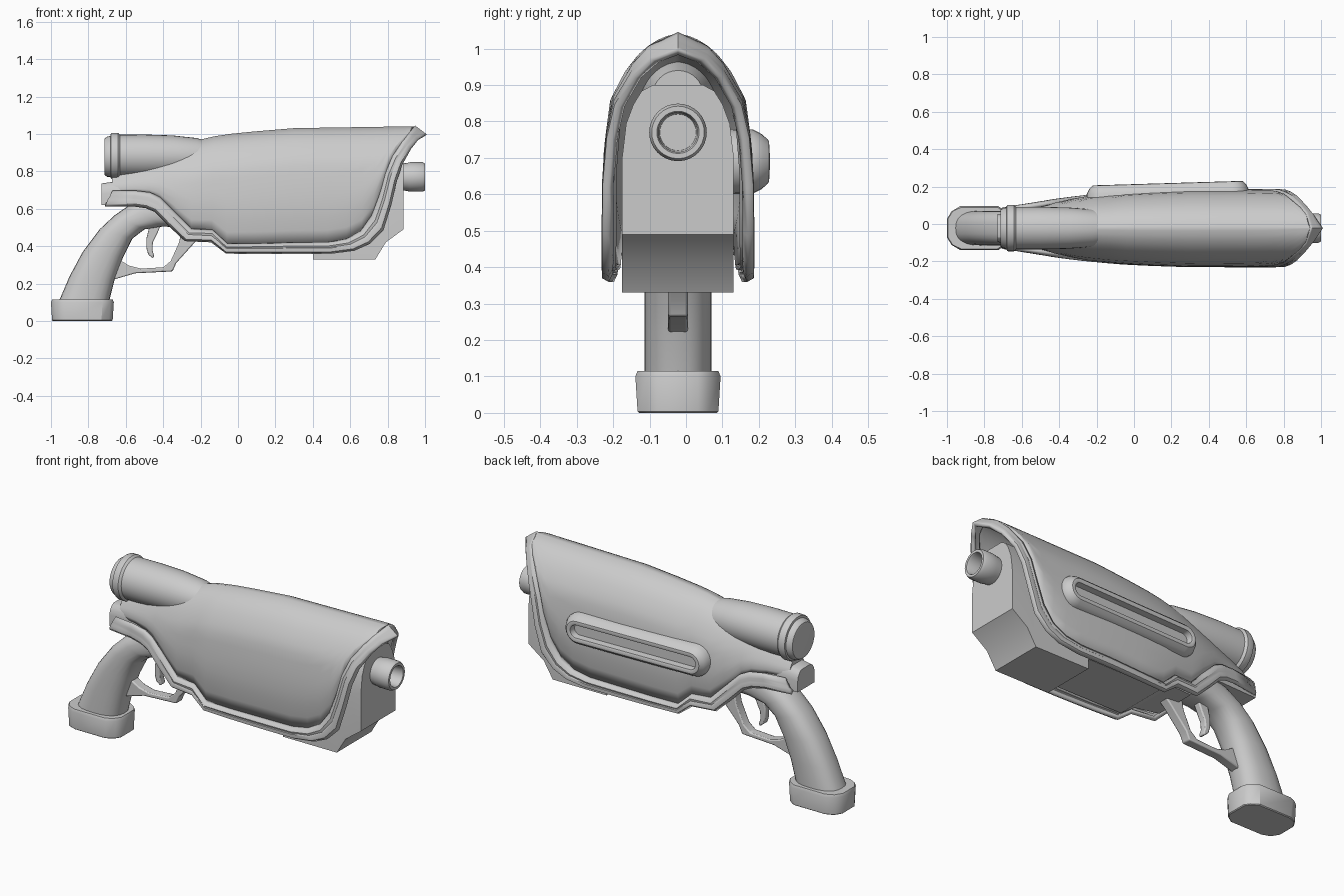
import bpy, bmesh, math

if "Cube" in bpy.data.objects:
    bpy.data.objects.remove(bpy.data.objects["Cube"])

CY = -0.022          # the gun's symmetry plane


def table(pairs, x):
    """Piecewise linear lookup."""
    for (a, u), (b, v) in zip(pairs, pairs[1:]):
        if x <= b:
            return u + (v - u) * max(0, (x - a) / (b - a))
    return pairs[-1][1]


def loft(name, rings, closed=True, caps=(True, True), solid=0, angle=35):
    """Skin a list of equal-length point rings."""
    bm = bmesh.new()
    vs = [[bm.verts.new((x, y + CY, z)) for x, y, z in r] for r in rings]
    n = len(rings[0])
    for a, b in zip(vs, vs[1:]):
        for j in range(n if closed else n - 1):
            k = (j + 1) % n
            bm.faces.new((a[j], a[k], b[k], b[j]))
    if caps[0]:
        bm.faces.new(vs[0][::-1])
    if caps[1]:
        bm.faces.new(vs[-1])
    bmesh.ops.remove_doubles(bm, verts=bm.verts, dist=0.0005)
    bmesh.ops.recalc_face_normals(bm, faces=bm.faces)
    me = bpy.data.meshes.new(name)
    bm.to_mesh(me)
    bm.free()
    ob = bpy.data.objects.new(name, me)
    bpy.context.collection.objects.link(ob)
    bpy.ops.object.select_all(action='DESELECT')
    ob.select_set(True)
    bpy.context.view_layer.objects.active = ob
    bpy.ops.object.shade_smooth_by_angle(angle=math.radians(angle))
    if solid:
        m = ob.modifiers.new("thickness", 'SOLIDIFY')
        m.thickness, m.offset = solid, 0
    return ob


def lathe_x(name, profile, seg=32):
    """Revolve (x, radius, centre z) stations about the x direction."""
    ang = [2 * math.pi * i / seg for i in range(seg)]
    return loft(name, [[(x, r * math.cos(a), c + r * math.sin(a)) for a in ang]
                       for x, r, c in profile])


def plate(name, pts, half):
    """Extrude an x-z outline symmetrically in y, with a small edge bevel."""
    ob = loft(name, [[(x, s * half, z) for x, z in pts] for s in (-1, 1)])
    m = ob.modifiers.new("bevel", 'BEVEL')
    m.width, m.segments, m.limit_method = 0.006, 2, 'ANGLE'
    return ob


# Shell surface: top line, relative width, and arch width by depth below the top
TOP = [(-.67, .79), (-.5, .86), (-.35, .92), (-.17, .975), (0, 1.0), (.3, 1.025), (.94, 1.035)]
WIDTH = [(-.71, .5), (-.55, .63), (-.4, .75), (-.2, .87), (0, .95), (.3, 1), (1, 1)]
ARCH = [(0, 0), (.006, .03), (.015, .052), (.032, .08), (.055, .107), (.1, .143),
        (.175, .183), (.3, .2), (.4, .205)]
# Lower edge: shell edge x, z; matching x on the top line; outer trim edge x, z
EDGE = [(-.67, .69, -.67, -.71, .62), (-.55, .69, -.56, -.56, .62), (-.47, .68, -.47, -.49, .61),
        (-.42, .655, -.4, -.44, .59), (-.33, .565, -.3, -.37, .52), (-.25, .485, -.22, -.28, .435),
        (-.14, .48, -.12, -.14, .43), (-.06, .405, -.03, -.06, .37), (.1, .405, .1, .1, .37),
        (.3, .41, .3, .3, .37), (.48, .412, .46, .5, .37), (.58, .43, .58, .62, .385),
        (.66, .475, .67, .7, .42), (.72, .56, .75, .77, .49), (.76, .67, .81, .81, .62),
        (.79, .79, .86, .84, .75), (.83, .88, .895, .87, .84), (.88, .955, .92, .915, .92),
        (.915, 1.0, .935, .955, .965), (.94, 1.035, .94, 1.0, .99)]


def mirrored(side):
    return side + [(x, -y, z) for x, y, z in side[-2::-1]]


# Outer shell
rings = []
for xb, zb, xt, _, _ in EDGE:
    col = []
    for i in range(16, -1, -1):
        t = i / 16
        x = xt + (xb - xt) * t
        d = t * t * (table(TOP, xb) - zb)
        y = .985 * table(WIDTH, x) * table(ARCH, d)
        y *= 1 - .13 * max(0, (t - .8) / .2) ** 2
        col.append((x, -y, table(TOP, x) - d))
    rings.append(mirrored(col))
loft("outer_shell", rings, closed=False, caps=(True, False), solid=.012)

# Trim band along the shell's lower and front edge, over the front tip
rings = []
for k, f in ((0, .86), (.15, .93), (.3, .96), (.5, .945), (.62, .965), (.85, .965), (1, .9)):
    tip = 1.035 + (.99 - 1.035) * k
    side = []
    for xb, zb, _, xo, zo in EDGE:
        x, z = xb + (xo - xb) * k, zb + (zo - zb) * k
        side.append((x, -f * table(WIDTH, x) * table(ARCH, tip - z), z))
    rings.append(mirrored(side))
loft("shell_trim", rings, closed=False, caps=(False, False), solid=.024)

# Inner frame: x, bottom, top, half width
SECTION = [(1, 0), (1, .52), (.93, .74), (.8, .87), (.65, .96), (.45, 1)]
rings = []
for x, b, t, w in [(-.73, .62, .735, .075), (-.43, .61, .78, .1), (-.28, .45, .83, .12),
                   (-.14, .44, .87, .14), (-.06, .385, .9, .15), (.4, .385, .9, .153),
                   (.401, .33, .9, .153), (.735, .33, .9, .153), (.79, .42, .9, .153),
                   (.885, .49, .9, .153)]:
    half = [(w * u, b + (t - b) * v) for u, v in SECTION]
    rings.append([(x, y, z) for y, z in half] + [(x, -y, z) for y, z in half[::-1]])
loft("inner_frame", rings, angle=25)

# Barrel with hollow muzzle
lathe_x("barrel", [(x, r, .77) for x, r in [(.85, .07), (.9, .074), (.92, .079), (.985, .079),
                                           (1.0, .072), (1.0, .058), (.99, .054), (.9, .05)]])

# Rear scope housing, sinking forward into the shell
lathe_x("scope", [(-.715, .09, .878), (-.713, .098, .878), (-.7, .107, .878), (-.682, .11, .88),
                  (-.68, .12, .882), (-.672, .124, .882), (-.642, .124, .882), (-.634, .118, .882),
                  (-.63, .113, .883), (-.5, .114, .883), (-.35, .11, .882),
                  (-.22, .1, .878), (-.1, .07, .87)])

# Grip: rear point and front point of each section
rings = []
for xa, za, xb, zb in [(-.96, .1, -.69, .1), (-.9, .24, -.66, .22), (-.83, .37, -.615, .34),
                       (-.74, .49, -.565, .44), (-.66, .565, -.5, .49), (-.58, .62, -.4, .505),
                       (-.45, .68, -.3, .5)]:
    ring = []
    for i in range(24):
        a = 2 * math.pi * i / 24
        c, s = math.cos(a), math.sin(a)
        u = .5 + .5 * math.copysign(abs(c) ** .8, c)
        ring.append((xa + (xb - xa) * u, .092 * math.copysign(abs(s) ** .8, s), za + (zb - za) * u))
    rings.append(ring)
loft("grip", rings)

# Butt cap under the grip
rings = []
for z, g in [(0, -.005), (.004, 0), (.1, .006), (.115, 0), (.115, -.02)]:
    x0, x1, w = -.994 - g, -.67 + g, .111 + g
    q = [(x1, .055), (x1 - .02, .085), (x1 - .06, w), (x0 + .07, w), (x0 + .025, .09), (x0, .05)]
    rings.append([(x, y, z) for x, y in q] + [(x, -y, z) for x, y in q[::-1]])
loft("butt_cap", rings)

# Trigger guard and trigger
plate("trigger_guard", [(-.67, .22), (-.55, .255), (-.35, .265), (-.33, .31), (-.24, .41), (-.2, .45),
                        (-.2, .5), (-.3, .5), (-.315, .42), (-.36, .32), (-.4, .287), (-.52, .28),
                        (-.58, .295), (-.64, .33)], .027)
plate("trigger", [(-.47, .52), (-.49, .44), (-.49, .39), (-.48, .355), (-.455, .335), (-.447, .345),
                  (-.458, .38), (-.455, .42), (-.435, .46), (-.41, .52)], .02)

# Slotted side vent on the back side only: end radius, depth
rings = []
for r, y in [(.09, .13), (.088, .205), (.075, .23), (.058, .248), (.045, .25), (.036, .246), (.032, .212)]:
    ring = []
    for x0, start in ((.525, -90), (-.165, 90)):
        for i in range(13):
            a = math.radians(start + 15 * i)
            x = x0 + r * math.cos(a)
            ring.append((x, y + .03 * (x - .5), .69 + r * math.sin(a)))
    rings.append(ring)
loft("side_vent", rings)
